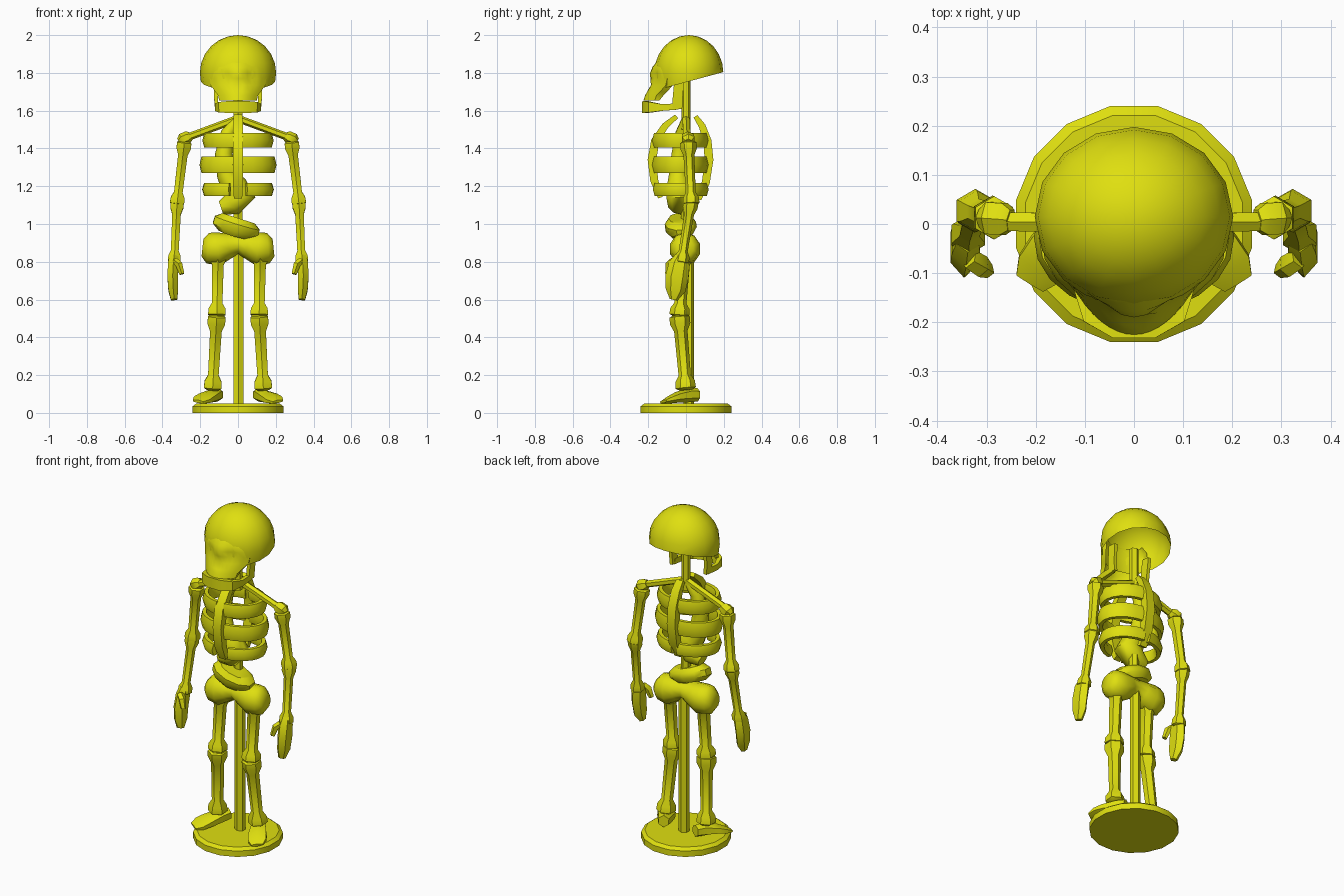
import bpy, bmesh, math
from mathutils import Vector

mat = bpy.data.materials.new("yellow")
mat.diffuse_color = (0.74, 0.74, 0.005, 1)


def finish(name, bm, angle=38):
    bmesh.ops.recalc_face_normals(bm, faces=bm.faces)
    me = bpy.data.meshes.new(name)
    bm.to_mesh(me)
    bm.free()
    me.materials.append(mat)
    ob = bpy.data.objects.new(name, me)
    bpy.context.collection.objects.link(ob)
    bpy.ops.object.select_all(action='DESELECT')
    ob.select_set(True)
    bpy.context.view_layer.objects.active = ob
    bpy.ops.object.shade_smooth_by_angle(angle=math.radians(angle))
    return ob


def loft(name, rings, angle=38, solid=True):
    """Skin a list of equal-length point rings; cap both ends if solid."""
    bm = bmesh.new()
    rows = [[bm.verts.new(p) for p in r] for r in rings]
    n = len(rows[0])
    for a, b in zip(rows, rows[1:]):
        for i in range(n if solid else n - 1):
            j = (i + 1) % n
            bm.faces.new((a[i], a[j], b[j], b[i]))
    if solid:
        bm.faces.new(rows[0])
        bm.faces.new(rows[-1][::-1])
    return finish(name, bm, angle)


def sweep(name, pts, sizes, n=6, ref=(1, 0, 0), angle=38):
    """Sweep an n-gon of half-sizes (a along ref, b across) along a path."""
    pts = [Vector(p) for p in pts]
    ref = Vector(ref)
    phase = math.pi / n
    k = math.sqrt(2) if n == 4 else 1.1 if n < 8 else 1.04
    rings = []
    for i, p in enumerate(pts):
        t = (pts[min(i + 1, len(pts) - 1)] - pts[max(i - 1, 0)]).normalized()
        u = (ref - t * ref.dot(t)).normalized()
        v = t.cross(u)
        a, b = sizes[i]
        rings.append([p + u * a * k * math.cos(phase + q * math.tau / n)
                      + v * b * k * math.sin(phase + q * math.tau / n) for q in range(n)])
    return loft(name, rings, angle)


BONE = [(0, .6), (.03, 1), (.12, 1), (.22, .66), (.8, .6), (.88, .95), (.97, 1), (1, .6)]


def bone(name, a, b, r):
    a, b = Vector(a), Vector(b)
    sweep(name, [a.lerp(b, t) for t, _ in BONE], [(r * s, r * s) for _, s in BONE])


# display stand
def disc(r, z):
    return [(r * math.cos((i + .5) * math.tau / 16), r * math.sin((i + .5) * math.tau / 16), z)
            for i in range(16)]


loft("base", [disc(.245, 0), disc(.245, .035), disc(.225, .05)], 30)
sweep("stand_pole", [(0.003, .015, 0), (0.003, .015, .9)], [(.028, .025)] * 2)
sweep("neck", [(0, 0, 1.5), (0, 0, 1.77)], [(.024, .022)] * 2)

# cranium: hollow dome with straight lower sides, cut by a sloping plane
bm = bmesh.new()
bmesh.ops.create_uvsphere(bm, u_segments=16, v_segments=12, radius=1)
for v in bm.verts:
    r = math.hypot(v.co.x, v.co.y)
    if v.co.z < -.01 and r > .01:
        k = (1 + .12 * v.co.z) / r
        v.co.x *= k
        v.co.y *= k
    v.co = Vector((v.co.x * .202, v.co.y * .183 + .015, v.co.z * .2 + 1.8))
bmesh.ops.bisect_plane(bm, geom=bm.verts[:] + bm.edges[:] + bm.faces[:],
                       plane_co=(0, -.17, 1.705), plane_no=(0, -.27, 1), clear_inner=True)
finish("cranium", bm)

# face: shell with pressed-in eye sockets and nose
rings = []
for z, hw, yf, yb, c in [(1.86, .12, -.155, -.07, .06), (1.83, .145, -.178, -.06, .085),
                         (1.80, .15, -.19, -.06, .09), (1.77, .15, -.19, -.06, .09),
                         (1.735, .145, -.192, -.07, .085), (1.70, .12, -.207, -.1, .07),
                         (1.68, .105, -.217, -.12, .06), (1.655, .1, -.225, -.14, .06)]:
    ring = [(-hw * .97, yb, z)]
    for i in range(13):
        f = i / 6 - 1
        x = f * hw
        y = yf + c * f * f
        y += .022 * math.exp(-((abs(x) - .068) ** 2 + (z - 1.782) ** 2) / .001)
        y += .016 * math.exp(-(x * x + (z - 1.735) ** 2) / .0004)
        ring.append((x, y, z))
    rings.append(ring + [(hw * .97, yb, z)])
loft("face", rings, 45, False)

# jaw: horseshoe band with a rising branch on each side
path = [(-.112, -.04, 1.622), (-.112, -.13, 1.617), (-.092, -.19, 1.618), (-.04, -.218, 1.62)]
path += [(-x, y, z) for x, y, z in reversed(path)]
sizes = [(.016, .01), (.018, .011), (.028, .013), (.032, .014)]
sweep("jaw", path, sizes + sizes[::-1], 4, (0, 0, 1))

# breastbone and backbone, bowed away from each other
sweep("breastbone", [(0, -.05, 1.57), (0, -.11, 1.52), (0, -.163, 1.44), (0, -.18, 1.34),
                     (0, -.168, 1.23), (0, -.135, 1.14)],
      [(.022, .012), (.026, .018), (.027, .022), (.027, .023), (.027, .021), (.022, .013)], 4)
sweep("backbone", [(0, .05, 1.57), (0, .085, 1.52), (0, .113, 1.44), (0, .122, 1.34),
                   (0, .105, 1.22), (0, .068, 1.13)],
      [(.022, .012), (.026, .018), (.027, .022), (.027, .023), (.027, .021), (.022, .013)], 4)

# curled core inside the ribs, and the waist below it
sweep("torso_core", [(0, 0, 1.56), (-.055, -.02, 1.48), (-.075, -.035, 1.37), (-.06, -.04, 1.26),
                     (-.02, -.04, 1.2), (.01, -.035, 1.15), (-.03, -.03, 1.105), (-.09, -.03, 1.085)],
      [(.02, .02), (.035, .035), (.042, .045), (.05, .05), (.06, .068), (.07, .08), (.065, .06), (.04, .035)],
      10, (0, 1, 0), 55)
sweep("spine_link", [(0, 0, .93), (0, 0, 1.12)], [(.025, .025)] * 2)
sweep("waist", [(-.022, -.02, .945), (-.014, -.025, .972), (-.004, -.03, 1.005), (.004, -.03, 1.03)],
      [(.085, .06), (.125, .08), (.125, .08), (.09, .06)], 10)

# pelvis: two lobes joined by a narrower middle
half = [(-.188, .875, .045, .045), (-.16, .872, .07, .078), (-.105, .868, .08, .085), (-.05, .885, .072, .065)]
prof = half + [(0, .895, .06, .052)] + [(-x, z, a, b) for x, z, a, b in reversed(half)]
sweep("pelvis", [(x, -.005, z) for x, z, a, b in prof], [(a, b) for x, z, a, b in prof], 10, (0, 1, 0), 50)

for s, side in ((1, "right"), (-1, "left")):
    # ribs: half rings from front to back
    for k, (z, rx, h, gap) in enumerate([(1.443, .168, .041, .13), (1.313, .183, .046, .13),
                                         (1.183, .17, .036, .26)]):
        pts, sz = [], []
        for i in range(11):
            t = gap + (math.pi - gap - .08) * i / 10
            pts.append((s * rx * math.sin(t), -.03 - .13 * math.cos(t), z))
            sz.append((h, .019))
        sweep(f"{side}_rib_{k}", pts, sz, 6, (0, 0, 1), 60)

    # jaw branch
    sweep(f"{side}_jaw_branch", [(s * .112, -.045, 1.61), (s * .116, -.045, 1.66), (s * .12, -.035, 1.77)],
          [(.01, .025), (.01, .026), (.01, .026)], 4)

    # arm
    sweep(f"{side}_collar_bone", [(s * -.005, 0, 1.56), (s * .27, .005, 1.458)], [(.02, .018)] * 2, 6, (0, 1, 0))
    sweep(f"{side}_shoulder", [(s * .25, .008, 1.467), (s * .265, .01, 1.46), (s * .295, .012, 1.447),
                               (s * .31, .012, 1.435)],
          [(.022, .02), (.034, .03), (.034, .03), (.018, .018)], 6, (0, 1, 0))
    bone(f"{side}_upper_arm", (s * .283, .012, 1.44), (s * .324, .028, 1.1), .04)
    bone(f"{side}_forearm", (s * .322, .028, 1.125), (s * .338, -.025, .79), .036)
    sweep(f"{side}_hand", [(s * .338, -.025, .83), (s * .342, -.035, .79), (s * .346, -.048, .72),
                           (s * .343, -.055, .65), (s * .338, -.065, .6)],
          [(.025, .03), (.03, .05), (.029, .056), (.027, .048), (.018, .02)], 6)
    sweep(f"{side}_thumb", [(s * .335, -.07, .805), (s * .312, -.085, .785), (s * .297, -.095, .735)],
          [(.02, .018), (.022, .018), (.014, .013)], 5, (0, 1, 0))

    # leg
    hx = .118 if s > 0 else -.105
    bone(f"{side}_thigh", (hx, -.01, .86), (s * .112, -.035, .51), .049)
    sweep(f"{side}_knee", [(s * .112, -.035, .545), (s * .112, -.036, .515), (s * .112, -.036, .475)],
          [(.035, .03), (.044, .036), (.035, .03)])
    bone(f"{side}_shin", (s * .112, -.035, .52), (s * .135, 0, .12), .049)
    sweep(f"{side}_foot", [(s * .106, .062, .096), (s * .125, .02, .095), (s * .165, -.05, .082),
                           (s * .192, -.09, .069), (s * .212, -.12, .06)],
          [(.03, .032), (.04, .035), (.052, .026), (.052, .018), (.034, .008)], 6)
